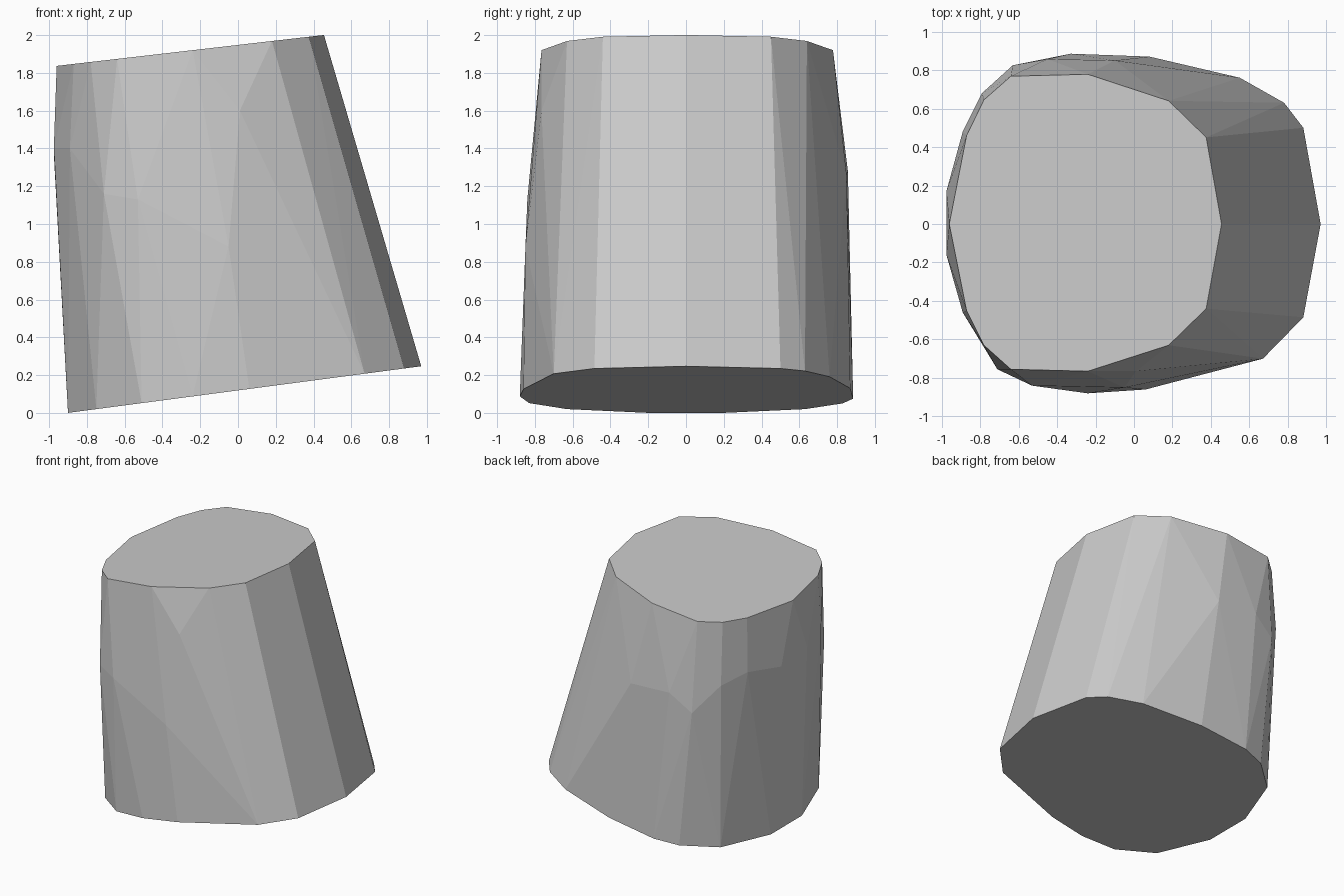
import bpy
import bmesh
import math

if "Cube" in bpy.data.objects:
    bpy.data.objects.remove(bpy.data.objects["Cube"])

# Outlines as (x, y), each lying on a gently sloping plane
TOP = [(-.96, 0), (-.87, .46), (-.78, .645), (-.64, .768), (-.24, .778),
       (.18, .64), (.375, .45), (.455, 0), (.375, -.44), (.18, -.63),
       (-.24, -.765), (-.64, -.755), (-.78, -.63), (-.87, -.45)]
BASE = [(.97, 0), (.88, .50), (.78, .63), (.55, .76), (.08, .87), (-.33, .885),
        (-.52, .83), (-.75, .63), (-.90, .20), (-.90, -.20), (-.75, -.63),
        (-.51, -.83), (-.24, -.88), (.06, -.86), (.67, -.70), (.88, -.485)]
# Bulging corners part way up the sides
BULGE = [(-.10, .85, 1.26), (-.45, .857, 1.28), (-.63, .825, 1.15),
         (-.79, .68, 1.36), (-.89, .48, 1.42), (-.975, .17, 1.37),
         (-.975, -.16, 1.40), (-.89, -.46, 1.40), (-.71, -.755, 1.16),
         (-.53, -.84, 1.13), (-.05, -.85, .88), (.01, -.765, 1.60)]


def on_plane(outline, height, slope):
    return [(x, y, height + slope * x) for x, y in outline]


# Chunky tapered block: convex skin around the outlines
bm = bmesh.new()
for p in on_plane(TOP, 1.948, .1156) + on_plane(BASE, .119, .132) + BULGE:
    bm.verts.new(p)
hull = bmesh.ops.convex_hull(bm, input=bm.verts[:])
loose = [v for v in bm.verts if not v.link_faces]
bmesh.ops.delete(bm, geom=loose, context='VERTS')

# Merge the flat caps into single faces
bmesh.ops.dissolve_limit(bm, angle_limit=math.radians(0.5),
                         verts=bm.verts[:], edges=bm.edges[:])
bmesh.ops.recalc_face_normals(bm, faces=bm.faces[:])

mesh = bpy.data.meshes.new("tapered_block")
bm.to_mesh(mesh)
bm.free()

grey = bpy.data.materials.new("light grey")
grey.diffuse_color = (.6, .6, .6, 1)
grey.use_nodes = True
grey.node_tree.nodes["Principled BSDF"].inputs["Base Color"].default_value = grey.diffuse_color
mesh.materials.append(grey)
block = bpy.data.objects.new("tapered_block", mesh)
bpy.context.collection.objects.link(block)
